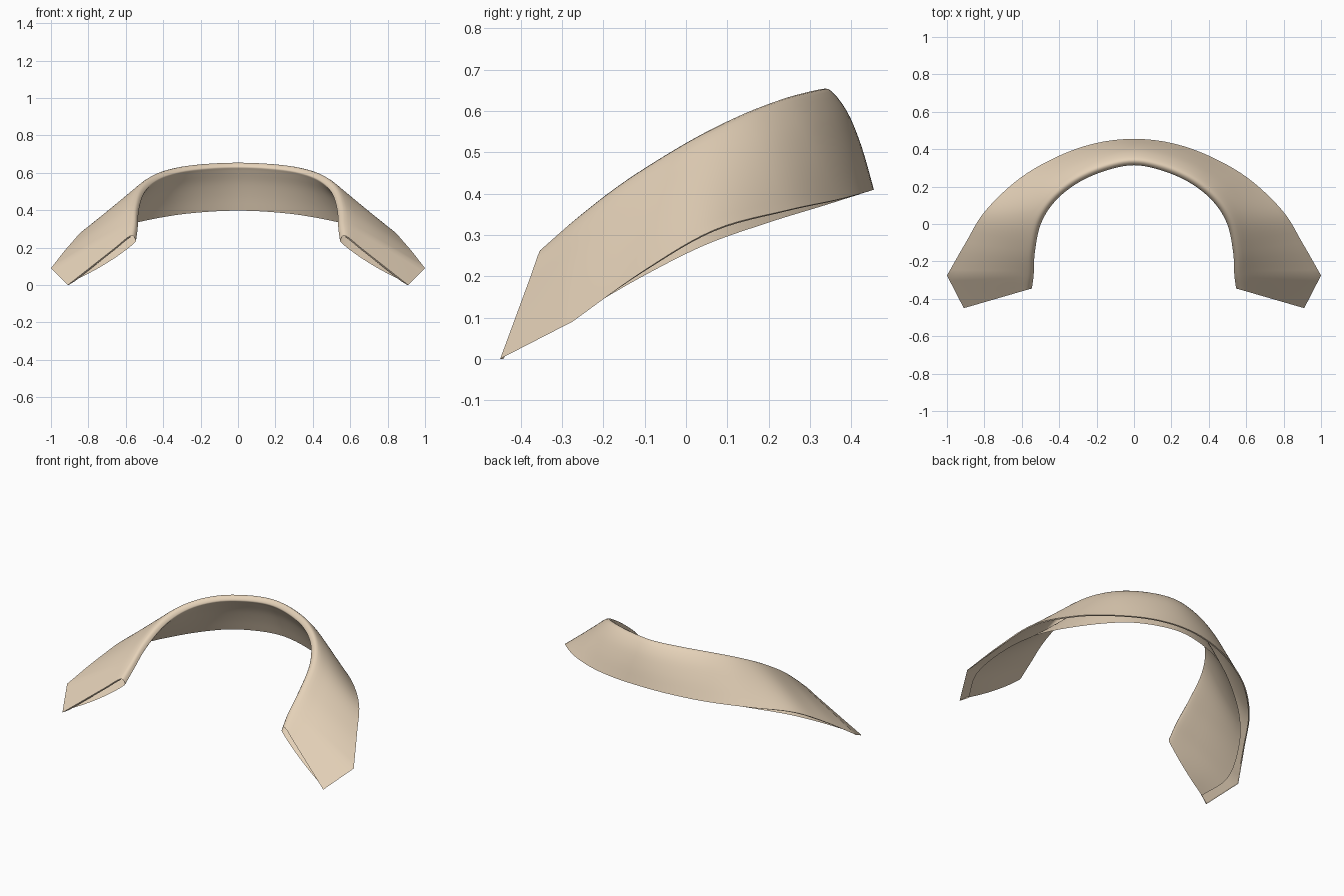
import bpy, bmesh, math
from mathutils import Vector as V

if "Cube" in bpy.data.objects:
    bpy.data.objects.remove(bpy.data.objects["Cube"])

# Right half stations, tip to centre: outer rim, inner rim, lining rim, bulge
ROWS = [
    ((.91, -.45, .00), (.548, -.345, .243), (.862, -.430, .030), .0),
    ((1.0, -.275, .09), (.540, -.27, .315), (.925, -.28, .100), .15),
    ((.90, -.10, .215), (.533, -.15, .41), (.865, -.11, .197), .2),
    ((.795, .07, .313), (.500, .00, .505), (.745, .045, .275), .3),
    ((.61, .245, .36), (.425, .12, .569), (.56, .20, .33), .6),
    ((.40, .365, .385), (.305, .218, .609), (.36, .33, .37), .9),
    ((.20, .433, .403), (.155, .285, .628), (.185, .393, .39), 1.0),
    ((.00, .455, .41), (.00, .315, .634), (.00, .42, .398), 1.0),
]


def catmull(a, b, c, d, t):
    return .5 * (2 * b + (c - a) * t + (2 * a - 5 * b + 4 * c - d) * t * t
                 + (3 * b - a - 3 * c + d) * t ** 3)


def smooth_path(pts, n):
    """Points of a spline through pts, n steps per span."""
    ext = [2 * pts[0] - pts[1]] + pts + [2 * pts[-1] - pts[-2]]
    out = []
    for i in range(len(pts) - 1):
        out += [catmull(*ext[i:i + 4], k / n) for k in range(n)]
    return out + [pts[-1]]


def along(col):
    """Smooth curve, level at the centre; the outer rim keeps a sharp corner."""
    p = [V(r[col]) for r in ROWS]
    flip = [V((-q.x, q.y, q.z)) for q in p[-2::-1]]
    if col:
        return smooth_path(p + flip, 6)[:6 * (len(p) - 1) + 1]
    curve = smooth_path(p[1:] + flip[:-1], 6)[:6 * (len(p) - 2) + 1]
    return [p[0].lerp(p[1], k / 6) for k in range(6)] + curve


def bulge_list():
    b = [r[3] for r in ROWS]
    out = []
    for i in range(len(b) - 1):
        out += [b[i] + (b[i + 1] - b[i]) * k / 6 for k in range(6)]
    return out + [b[-1]]


def section(o, i, l, b):
    """Open cross-section: small lip, outer skin, rolled inner rim, lining."""
    d = V((o.x - i.x, o.y - i.y, 0)).normalized()
    crest = i + d * .029 + V((0, 0, .020))
    under = i + d * .010 - V((0, 0, .022))
    chord = (o - crest).normalized()
    n = (V((0, 0, 1)) - chord * chord.z).normalized()
    sag = -.010 * max(0, 1 - b / .2)
    lip = o.lerp(l, min(.3, .008 / (o - l).length))
    return [lip] + smooth_path([o, o.lerp(crest, .4) + n * .016 * b,
                                o.lerp(crest, .75) + n * .019 * b, crest, i, under,
                                under.lerp(l, .3) + n * (.007 * b + sag),
                                under.lerp(l, .65) + n * (.006 * b + sag), l], 4)


bm = bmesh.new()
rings = [[bm.verts.new(p) for p in section(*s)]
         for s in zip(along(0), along(1), along(2), bulge_list())]
# Skin is folded over the inner rim and left open below and at the tips
for a, b in zip(rings, rings[1:]):
    for k in range(len(a) - 1):
        bm.faces.new((a[k], b[k], b[k + 1], a[k + 1]))
# Small turned-under lip along the tip of the outer skin
tip = rings[0][1:14]
lip = [bm.verts.new(v.co + V((-.003, .008, -.007 if v.co.z > .02 else 0))) for v in tip]
for k in range(len(tip) - 1):
    bm.faces.new((tip[k], tip[k + 1], lip[k + 1], lip[k]))
for v in rings[-1]:
    v.co.x = 0
# Mirror to the left half
geo = bmesh.ops.duplicate(bm, geom=bm.verts[:] + bm.edges[:] + bm.faces[:])['geom']
for g in geo:
    if isinstance(g, bmesh.types.BMVert):
        g.co.x *= -1
bmesh.ops.reverse_faces(bm, faces=[g for g in geo if isinstance(g, bmesh.types.BMFace)])
bmesh.ops.remove_doubles(bm, verts=bm.verts[:], dist=1e-5)
# Stand on the ground, outer skin facing out
low = min(v.co.z for v in bm.verts)
for v in bm.verts:
    v.co.z -= low
bm.normal_update()
if sum(f.normal.y * f.calc_area() for f in bm.faces if f.calc_center_median().y > .42) < 0:
    bmesh.ops.reverse_faces(bm, faces=bm.faces[:])

mesh = bpy.data.meshes.new("curved_collar")
bm.to_mesh(mesh)
bm.free()
collar = bpy.data.objects.new("curved_collar", mesh)
bpy.context.collection.objects.link(collar)
tan = bpy.data.materials.new("tan")
tan.diffuse_color = (.78, .64, .48, 1)
tan.use_nodes = True
tan.node_tree.nodes["Principled BSDF"].inputs["Base Color"].default_value = tan.diffuse_color
mesh.materials.append(tan)
bpy.context.view_layer.objects.active = collar
collar.select_set(True)
bpy.ops.object.shade_smooth_by_angle(angle=math.radians(50))
